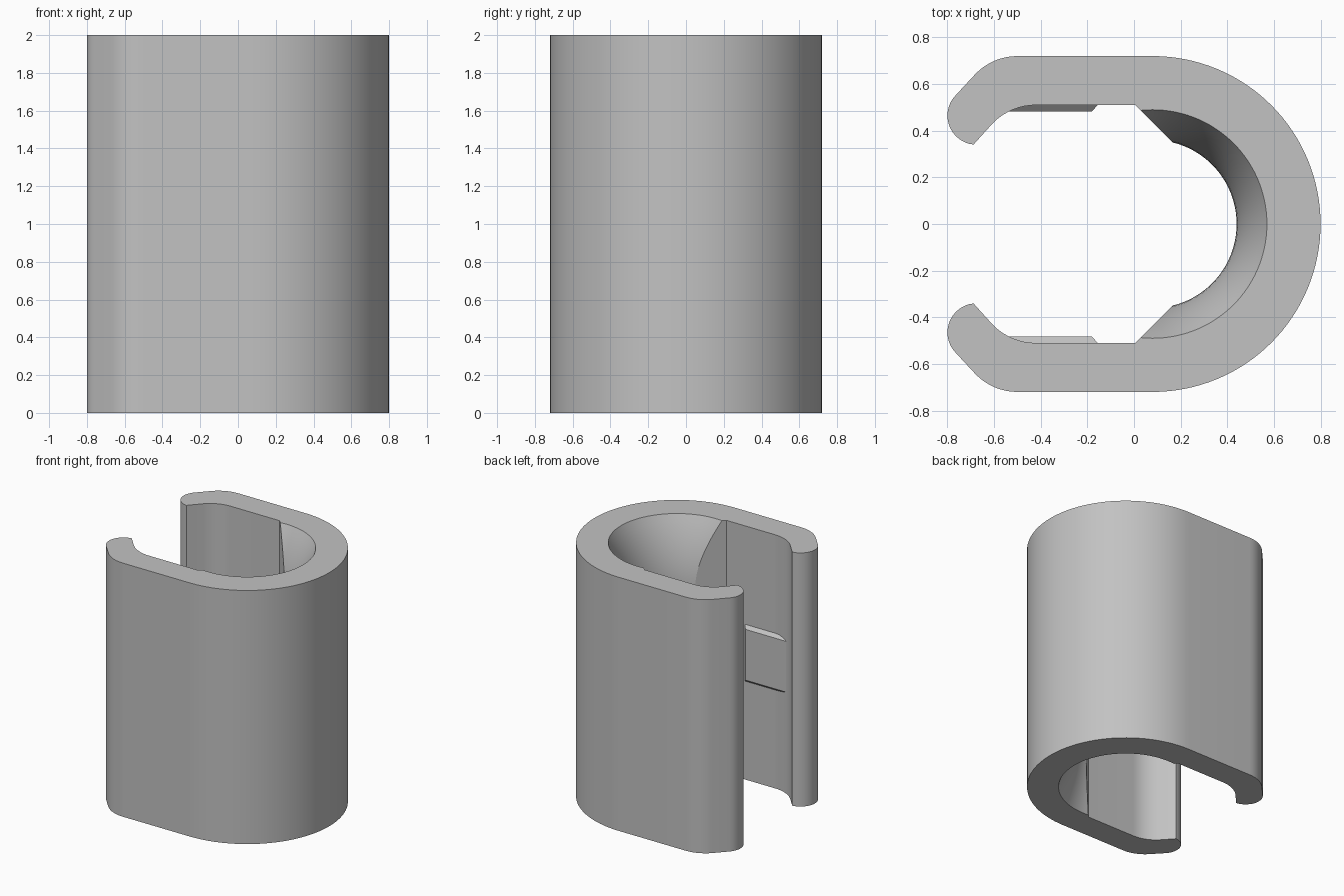
import bpy, bmesh, math

if "Cube" in bpy.data.objects:
    bpy.data.objects.remove(bpy.data.objects["Cube"])

H, CX = 2.0, 0.08            # height, centre of the round end
R_OUT, R_RIM, R_THROAT = 0.72, 0.49, 0.36
FLARE = 0.52                 # depth of the flare at each end
RAMP = (0.515 - CX) / math.sqrt(2)   # distance of the 45 degree ramps from the bore axis

grey = bpy.data.materials.new("plain grey")
grey.diffuse_color = (0.54, 0.54, 0.54, 1)
grey.use_nodes = True
grey.node_tree.nodes["Principled BSDF"].inputs["Base Color"].default_value = grey.diffuse_color


def arc(cx, cy, r, a0, a1, n):
    return [(cx + r * math.cos(math.radians(a0 + (a1 - a0) * i / n)),
             cy + r * math.sin(math.radians(a0 + (a1 - a0) * i / n))) for i in range(n + 1)]


def half_profile(r):
    """Upper half of the clip outline, from the nose around the lip to the bore."""
    pts = arc(CX, 0, R_OUT, 0, 90, 32)                 # round outside
    pts += arc(-0.50, 0.47, 0.25, 90, 135, 8)          # outer shoulder
    pts += arc(-0.675, 0.465, 0.125, 135, 264, 16)     # rounded lip
    pts += arc(-0.42, 0.25, 0.26, 135, 90, 8)          # inner shoulder
    pts.append((0.005, 0.51))                          # flat inner wall
    a = 45 + math.degrees(math.acos(RAMP / r))
    pts += arc(CX, 0, r, a, 0, 32)                     # bore, meeting the ramp
    return pts


def finish(bm, name):
    bmesh.ops.recalc_face_normals(bm, faces=bm.faces)
    me = bpy.data.meshes.new(name)
    bm.to_mesh(me)
    bm.free()
    me.materials.append(grey)
    ob = bpy.data.objects.new(name, me)
    bpy.context.collection.objects.link(ob)
    return ob


# Clip body: outline lofted through levels, with a flared bore at both ends
steps = 10
lower = [FLARE * i / steps for i in range(steps + 1)]
levels = lower + [H - z for z in reversed(lower)]
bm = bmesh.new()
rings = []
for z in levels:
    u = min(1, min(z, H - z) / FLARE)
    half = half_profile(R_THROAT + (R_RIM - R_THROAT) * (1 - u) ** 2)
    # bore, other arm and nose follow as a mirror image
    loop = half + [(x, -y) for x, y in reversed(half[1:-1])]
    rings.append([bm.verts.new((x, y, z)) for x, y in loop])
n = len(rings[0])
for a, b in zip(rings, rings[1:]):
    for i in range(n):
        j = (i + 1) % n
        bm.faces.new((a[i], a[j], b[j], b[i]))
bm.faces.new(rings[0])
bm.faces.new(rings[-1])
body = finish(bm, "clip_body")
bpy.context.view_layer.objects.active = body
body.select_set(True)
bpy.ops.object.shade_smooth_by_angle(angle=math.radians(25))

# Raised pads with bevelled edges on both inner walls
for side, name in ((1, "back_pad"), (-1, "front_pad")):
    bm = bmesh.new()
    base = [(-0.56, 0.775), (-0.155, 0.775), (-0.155, 1.225), (-0.56, 1.225)]
    face = [(-0.56, 0.80), (-0.18, 0.80), (-0.18, 1.20), (-0.56, 1.20)]
    ra = [bm.verts.new((x, side * 0.511, z)) for x, z in base]
    rb = [bm.verts.new((x, side * 0.483, z)) for x, z in face]
    for i in range(4):
        j = (i + 1) % 4
        bm.faces.new((ra[i], ra[j], rb[j], rb[i]))
    bm.faces.new(ra)
    bm.faces.new(rb)
    finish(bm, name)
